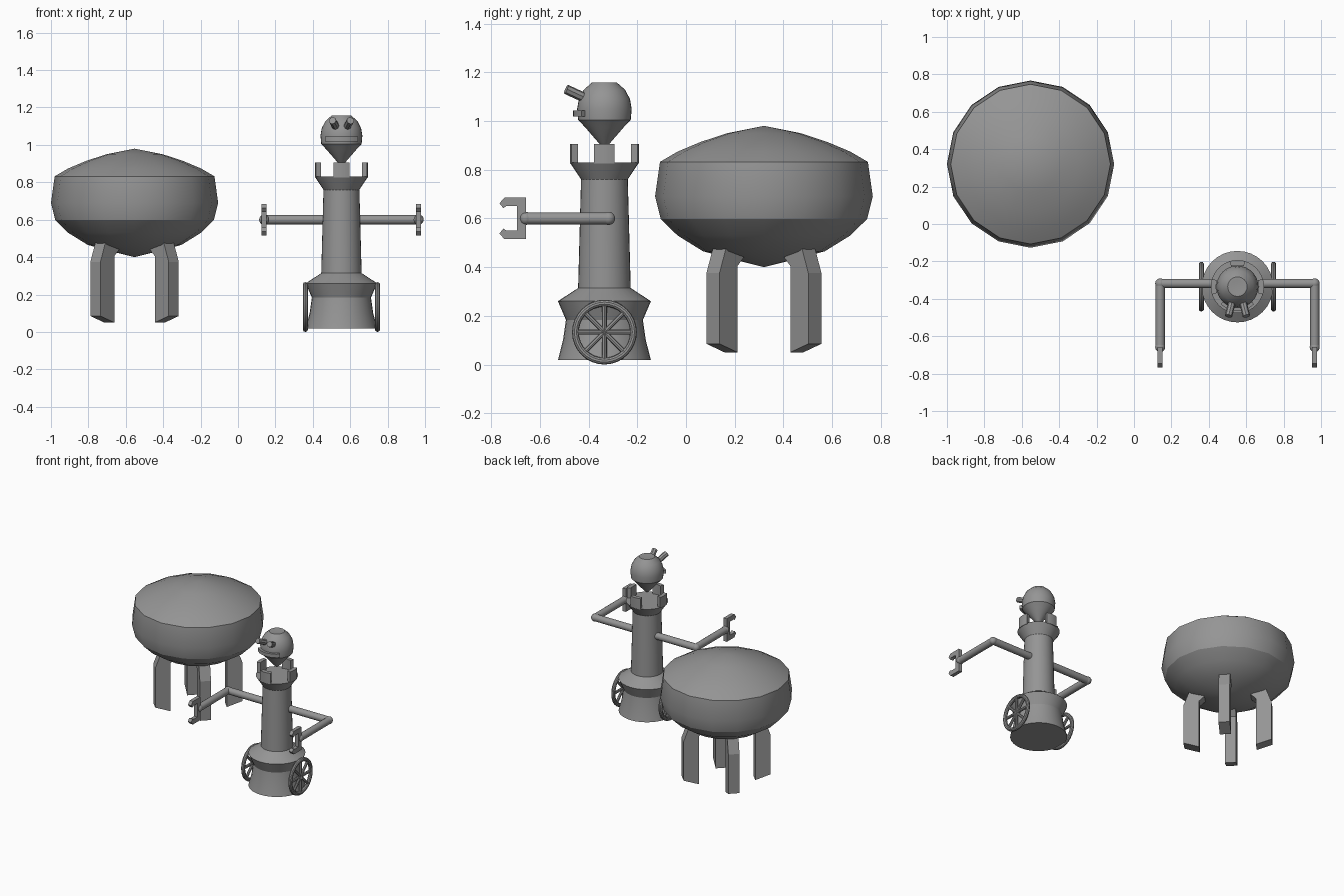
import bpy, bmesh, math
from mathutils import Vector, Matrix

cube = bpy.data.objects.get("Cube")
if cube:
    bpy.data.objects.remove(cube, do_unlink=True)

grey = bpy.data.materials.new("mid_grey")
grey.use_nodes = True
grey.diffuse_color = (0.3, 0.3, 0.3, 1)
grey.node_tree.nodes["Principled BSDF"].inputs["Base Color"].default_value = (0.3, 0.3, 0.3, 1)

SAUCER = Vector((-0.553, 0.32, 0))
ROBOT = Vector((0.553, -0.335, 0))


def finish(name, bm, loc=(0, 0, 0), smooth=True):
    bmesh.ops.remove_doubles(bm, verts=bm.verts, dist=1e-5)
    bmesh.ops.recalc_face_normals(bm, faces=bm.faces)
    mesh = bpy.data.meshes.new(name)
    bm.to_mesh(mesh)
    bm.free()
    mesh.materials.append(grey)
    ob = bpy.data.objects.new(name, mesh)
    ob.location = loc
    bpy.context.collection.objects.link(ob)
    if smooth:
        bpy.ops.object.select_all(action='DESELECT')
        ob.select_set(True)
        bpy.context.view_layer.objects.active = ob
        bpy.ops.object.shade_smooth_by_angle(angle=math.radians(30))
    return ob


def lathe(name, profile, sides, loc):
    """Spin a (radius, height) profile round the z axis."""
    bm = bmesh.new()
    verts = [bm.verts.new((r, 0, z)) for r, z in profile]
    edges = [bm.edges.new(pair) for pair in zip(verts, verts[1:])]
    bmesh.ops.spin(bm, geom=verts + edges, cent=(0, 0, 0), axis=(0, 0, 1),
                   angle=math.tau, steps=sides, use_merge=True)
    return finish(name, bm, loc)


def prism(name, outline, depth, matrix):
    """Extrude an outline in the local xz plane, centred on local y."""
    bm = bmesh.new()
    face = bm.faces.new([bm.verts.new((x, -depth / 2, z)) for x, z in outline])
    new = bmesh.ops.extrude_face_region(bm, geom=[face])["geom"]
    bmesh.ops.translate(bm, vec=(0, depth, 0),
                        verts=[v for v in new if isinstance(v, bmesh.types.BMVert)])
    bm.transform(matrix)
    return finish(name, bm, smooth=False)


def arc_block(name, r_in, r_out, z0, z1, middle, half, loc):
    """Curved block: a rectangular section swept through an arc."""
    bm = bmesh.new()
    rot = Matrix.Rotation(middle - half, 3, 'Z')
    face = bm.faces.new([bm.verts.new(rot @ Vector(p)) for p in
                         ((r_in, 0, z0), (r_out, 0, z0), (r_out, 0, z1), (r_in, 0, z1))])
    bmesh.ops.spin(bm, geom=[face], cent=(0, 0, 0), axis=(0, 0, 1),
                   angle=2 * half, steps=8)
    bm.faces.new([bm.verts.new(rot @ Vector(p)) for p in
                  ((r_in, 0, z0), (r_out, 0, z0), (r_out, 0, z1), (r_in, 0, z1))])
    bmesh.ops.remove_doubles(bm, verts=bm.verts, dist=1e-5)
    return finish(name, bm, loc)


def rod(name, a, b, radius, sides=16):
    a, b = Vector(a), Vector(b)
    bm = bmesh.new()
    turn = (b - a).to_track_quat('Z', 'Y').to_matrix().to_4x4()
    bmesh.ops.create_cone(bm, cap_ends=True, segments=sides, radius1=radius, radius2=radius,
                          depth=(b - a).length, matrix=Matrix.Translation((a + b) / 2) @ turn)
    return finish(name, bm)


def ball(name, centre, radius):
    bm = bmesh.new()
    bmesh.ops.create_uvsphere(bm, u_segments=16, v_segments=10, radius=radius)
    return finish(name, bm, centre)


# Saucer hull
lathe("saucer_hull", [(0, .98), (.15, .95), (.26, .914), (.355, .874), (.427, .832),
                      (.447, .69), (.424, .598), (.355, .53), (.25, .465), (.12, .43), (0, .40)],
      16, SAUCER)

# Four bent legs on the diagonals
leg_outline = [(.296, .085), (.296, .375), (.25, .5), (.12, .5), (.155, .44), (.191, .405), (.191, .05)]
for i in range(4):
    place = Matrix.Translation(SAUCER) @ Matrix.Rotation(math.pi * (i / 2 + .25), 4, 'Z')
    prism(f"saucer_leg_{i + 1}", leg_outline, .076, place)

# Tower body with flared skirt and rim
lathe("tower_body", [(0, .018), (.191, .018), (.17, .10), (.158, .183), (.191, .26), (.108, .314),
                     (.096, .76), (.142, .83), (0, .83)], 32, ROBOT)

# Battlements
for i in range(4):
    arc_block(f"battlement_{i + 1}", .114, .142, .825, .905, i * math.pi / 2, .3, ROBOT)

# Head
lathe("head", [(0, 1.152), (.035, 1.157), (.052, 1.157), (.085, 1.128), (.105, 1.09), (.112, 1.05),
               (.108, 1.005), (.08, .975), (.022, .908), (0, .888)], 32, ROBOT)
arc_block("mouth", .095, .129, 1.018, 1.044, -math.pi / 2, .76, ROBOT)

for side, label in ((1, "left"), (-1, "right")):
    # Eye stalk
    rod(label + "_eye", ROBOT + Vector((side * .026, -.07, 1.09)),
        ROBOT + Vector((side * .048, -.157, 1.13)), .02, 8)

    # Arm
    shoulder = ROBOT + Vector((side * .07, .017, .6))
    elbow = ROBOT + Vector((side * .413, .017, .6))
    wrist = elbow + Vector((0, -.34, 0))
    rod(label + "_upper_arm", shoulder, elbow, .025)
    ball(label + "_elbow", elbow, .027)
    rod(label + "_forearm", elbow, wrist, .025)
    ball(label + "_wrist", wrist, .027)

    # Open claw
    half = [(.035, .05), (.08, .05), (.092, .042), (.108, .062), (.088, .085), (0, .085)]
    claw = half + [(x, -z) for x, z in reversed(half)]
    prism(label + "_claw", claw, .027,
          Matrix.Translation(wrist) @ Matrix.Rotation(-math.pi / 2, 4, 'Z'))

    # Spoked wheel
    hub = ROBOT + Vector((side * .193, 0, .133))
    bm = bmesh.new()
    ring = bmesh.ops.create_circle(bm, segments=10, radius=.014,
                                   matrix=Matrix.Translation((0, .119, 0)))
    bmesh.ops.spin(bm, geom=ring["verts"] + bm.edges[:], cent=(0, 0, 0), axis=(1, 0, 0),
                   angle=math.tau, steps=32, use_merge=True)
    finish(label + "_wheel_rim", bm, hub)
    for i in range(4):
        reach = Vector((0, math.cos(i * math.pi / 4), math.sin(i * math.pi / 4))) * .119
        rod(f"{label}_wheel_spoke_{i + 1}", hub - reach, hub + reach, .01, 8)
